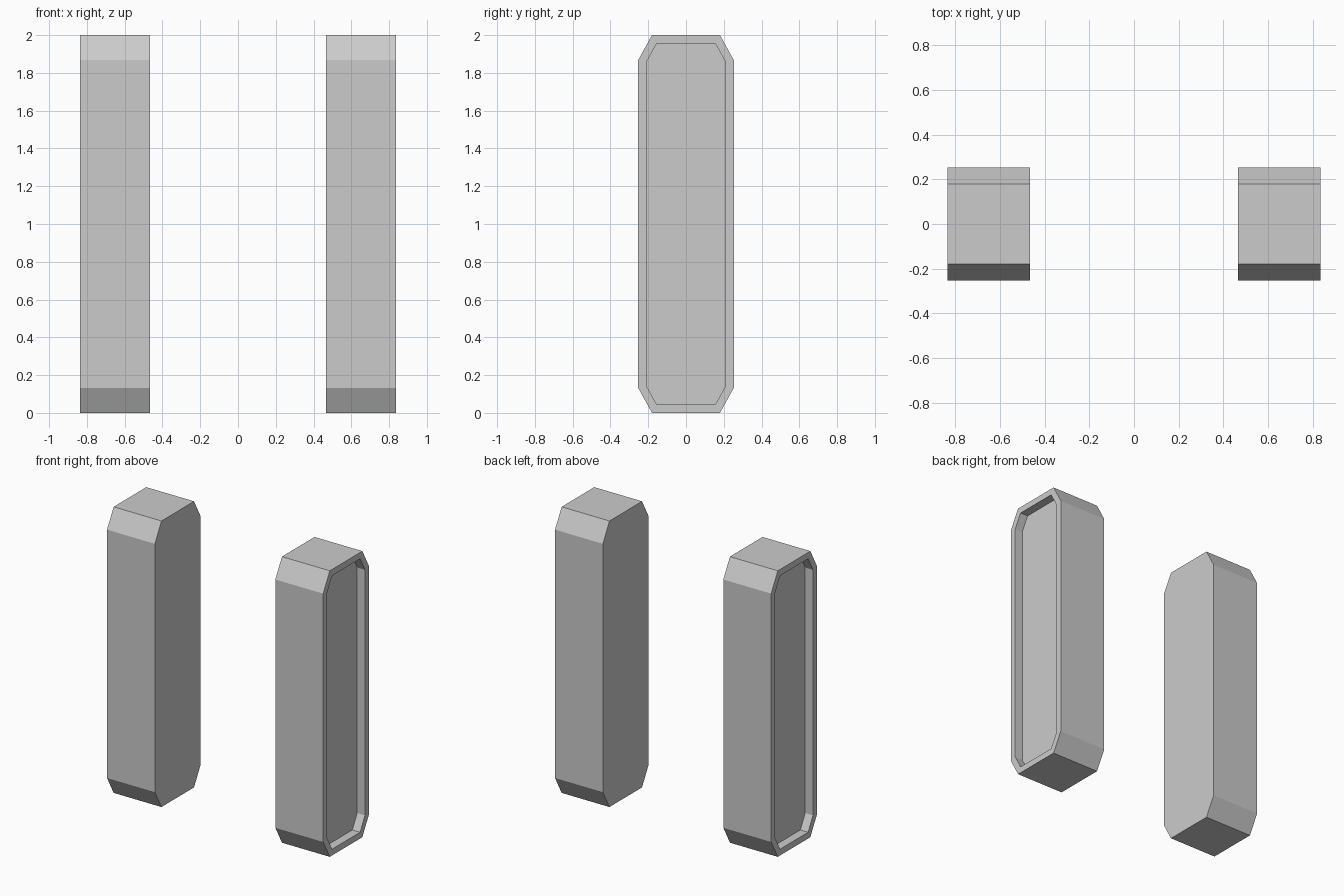
import bpy
import bmesh

cube = bpy.data.objects.get("Cube")
if cube:
    bpy.data.objects.remove(cube, do_unlink=True)

# Single flat grey
GREY = (0.6, 0.6, 0.6, 1.0)
grey = bpy.data.materials.new("plain grey")
grey.use_nodes = True
grey.diffuse_color = GREY
grey.node_tree.nodes["Principled BSDF"].inputs["Base Color"].default_value = GREY

INNER_X, OUTER_X, DEPTH = 0.466, 0.836, 0.06


def octagon(half_y, flat_y, low, bend):
    """Tall eight-sided outline (y, z), symmetric about y = 0 and z = 1."""
    quarter = [(flat_y, low), (half_y, bend)]
    right = quarter + [(y, 2 - z) for y, z in reversed(quarter)]
    return right + [(-y, z) for y, z in reversed(right)]


def build_pod(name, side):
    bm = bmesh.new()

    def ring(outline, x):
        return [bm.verts.new((side * x, y, z)) for y, z in outline]

    def bridge(a, b):
        for i in range(len(a)):
            j = (i + 1) % len(a)
            bm.faces.new((a[i], a[j], b[j], b[i]))

    shell = octagon(0.253, 0.18, 0.0, 0.132)
    recess = octagon(0.209, 0.155, 0.044, 0.142)
    # Inner cap, side walls, rim, recess walls, recess floor
    rings = [ring(shell, INNER_X), ring(shell, OUTER_X),
             ring(recess, OUTER_X), ring(recess, OUTER_X - DEPTH)]
    for a, b in zip(rings, rings[1:]):
        bridge(a, b)
    bm.faces.new(rings[0])
    bm.faces.new(rings[-1])
    bmesh.ops.recalc_face_normals(bm, faces=bm.faces)

    mesh = bpy.data.meshes.new(name)
    bm.to_mesh(mesh)
    bm.free()
    mesh.materials.append(grey)
    bpy.context.collection.objects.link(bpy.data.objects.new(name, mesh))


# Mirrored pair with the recesses facing outwards
build_pod("left_pod", 1)
build_pod("right_pod", -1)
